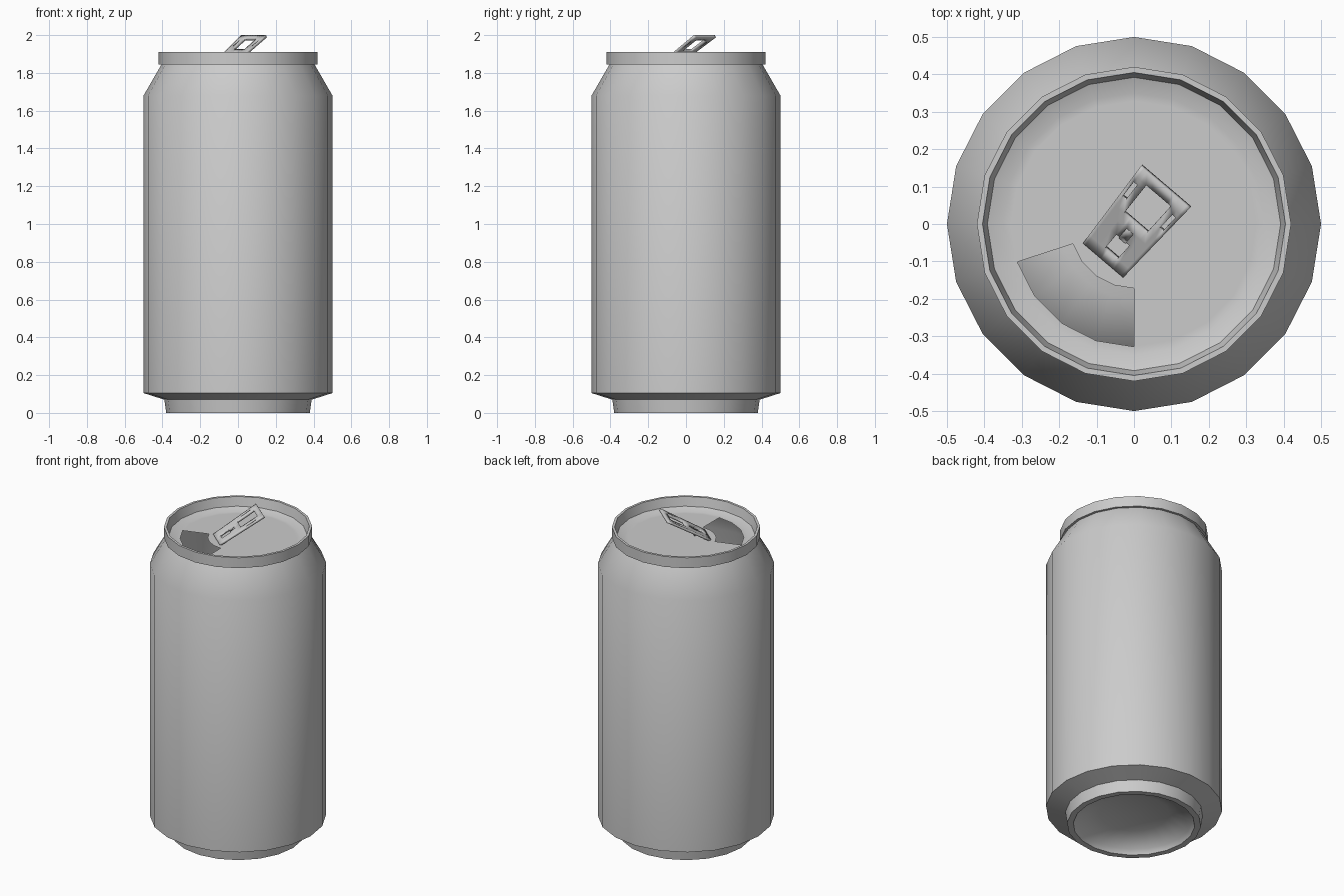
import bpy, bmesh, math

if "Cube" in bpy.data.objects:
    bpy.data.objects.remove(bpy.data.objects["Cube"])

SIDES = 20


def finish(name, bm, angle=50):
    mesh = bpy.data.meshes.new(name)
    bm.to_mesh(mesh)
    bm.free()
    ob = bpy.data.objects.new(name, mesh)
    bpy.context.collection.objects.link(ob)
    bpy.ops.object.select_all(action='DESELECT')
    ob.select_set(True)
    bpy.context.view_layer.objects.active = ob
    bpy.ops.object.shade_smooth_by_angle(angle=math.radians(angle))
    return ob


def revolve(profile):
    """Spin (radius, z) points round z; radius 0 makes a pole."""
    bm = bmesh.new()
    rings = []
    for r, z in profile:
        if r == 0:
            rings.append([bm.verts.new((0, 0, z))] * SIDES)
        else:
            rings.append([bm.verts.new((r * math.cos(2 * math.pi * j / SIDES),
                                        r * math.sin(2 * math.pi * j / SIDES), z))
                          for j in range(SIDES)])
    for a, b in zip(rings, rings[1:]):
        for j in range(SIDES):
            k = (j + 1) % SIDES
            corners = [a[j], a[k], b[k], b[j]]
            bm.faces.new(list(dict.fromkeys(corners)))
    return bm


# Body: domed base, foot, wall, shoulder and rolled rim
finish("can_body", revolve([
    (0, 0.09), (0.2, 0.075), (0.33, 0.03), (0.345, 0), (0.38, 0), (0.39, 0.07),
    (0.5, 0.105), (0.5, 1.68), (0.405, 1.845), (0.42, 1.845), (0.42, 1.91),
    (0.405, 1.91)]))

# Lid: sunken disc with a sunken-edged drinking hole
LID_Z = 1.84
bm = revolve([(0.405, 1.91), (0.392, 1.855), (0.35, LID_Z), (0.328, LID_Z),
              (0.172, LID_Z), (0, LID_Z)])
mouth = []
for f in bm.faces:
    c = f.calc_center_median()
    ang = math.degrees(math.atan2(c.y, c.x)) % 360
    if 0.19 < c.xy.length < 0.31 and 198 < ang < 270:
        mouth.append(f)
bmesh.ops.inset_region(bm, faces=mouth, thickness=0.018, depth=-0.012)
bmesh.ops.delete(bm, geom=mouth, context='FACES')
finish("lid", bm)

# Pull tab: tilted tapered plate, u runs along it and v across it
U = [-.128, -.1, -.052, -.022, .005, .035, .085, .1, .128]
V = [-.086, -.076, -.063, -.043, -.02, -.008, .018, .032, .045, .064, .076, .086]
HOLES = [(.005, .1, -.043, .045),                                 # finger hole
         (.035, .085, -.076, -.063), (.035, .085, .064, .076),    # side slots
         (-.1, -.052, -.02, .032), (-.052, -.022, -.008, .018)]   # rivet hole
AXIS = math.radians(49.6)


def tab_point(u, v, drop=0.0):
    v *= 0.91 + 0.7 * u
    return (u * math.cos(AXIS) + v * math.sin(AXIS),
            u * math.sin(AXIS) - v * math.cos(AXIS),
            2.0 - (0.128 - u) * 0.6 - drop)


def add_plate(name, bm, thickness):
    ob = finish(name, bm, 30)
    mod = ob.modifiers.new("thickness", 'SOLIDIFY')
    mod.thickness = thickness
    mod.offset = -1
    return ob


bm = bmesh.new()
grid = [[bm.verts.new(tab_point(u, v)) for v in V] for u in U]
for i in range(len(U) - 1):
    for j in range(len(V) - 1):
        cu, cv = (U[i] + U[i + 1]) / 2, (V[j] + V[j + 1]) / 2
        if any(a < cu < b and c < cv < d for a, b, c, d in HOLES):
            continue
        bm.faces.new((grid[i][j + 1], grid[i + 1][j + 1], grid[i + 1][j], grid[i][j]))
bmesh.ops.delete(bm, geom=[v for v in bm.verts if not v.link_faces], context='VERTS')
add_plate("pull_tab", bm, 0.014)

# Tongue bent down from the tab to the lid
bm = bmesh.new()
bm.faces.new([bm.verts.new(tab_point(*p)) for p in (
    (-.055, .018, .04), (-.022, .018, 0), (-.022, -.008, 0), (-.055, -.008, .04))])
add_plate("tab_tongue", bm, 0.008)
